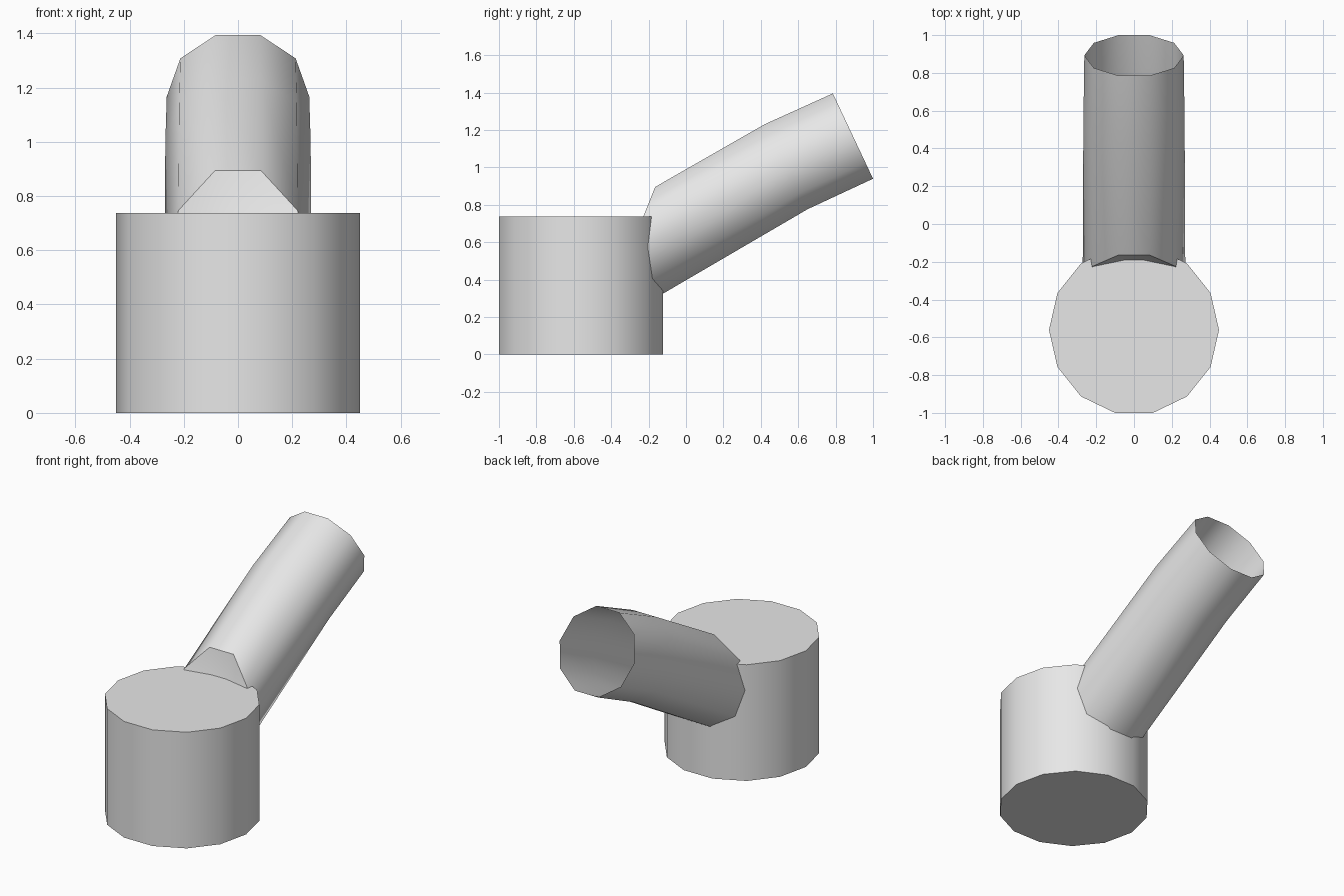
import bpy, bmesh, math
from mathutils import Vector

if "Cube" in bpy.data.objects:
    bpy.data.objects.remove(bpy.data.objects["Cube"])

grey = bpy.data.materials.new("plain_grey")
grey.diffuse_color = (0.8, 0.8, 0.8, 1)
grey.use_nodes = True
grey.node_tree.nodes["Principled BSDF"].inputs["Base Color"].default_value = grey.diffuse_color


def finish(name, bm):
    mesh = bpy.data.meshes.new(name)
    bm.to_mesh(mesh)
    bm.free()
    mesh.materials.append(grey)
    obj = bpy.data.objects.new(name, mesh)
    bpy.context.collection.objects.link(obj)
    bpy.ops.object.select_all(action='DESELECT')
    obj.select_set(True)
    bpy.context.view_layer.objects.active = obj
    bpy.ops.object.shade_smooth_by_angle(angle=math.radians(40))
    return obj


def ring(bm, sides, radius, centre, half):
    """Polygon ring: radius along x, 'half' is the (y, z) vector to the flat top."""
    peak = math.sin(math.radians(72)) if sides == 10 else math.cos(math.pi / sides)
    verts = []
    for i in range(sides):
        a = 2 * math.pi * i / sides
        s = math.sin(a) / peak
        verts.append(bm.verts.new((radius * math.cos(a),
                                   centre[0] + half[0] * s,
                                   centre[1] + half[1] * s)))
    return verts


def bridge(bm, a, b):
    n = len(a)
    for i in range(n):
        j = (i + 1) % n
        bm.faces.new((a[i], a[j], b[j], b[i]))


# Drum: closed 14-sided cylinder
bm = bmesh.new()
low = ring(bm, 14, 0.45, (-0.561, 0.0), (0.439, 0.0))
high = ring(bm, 14, 0.45, (-0.561, 0.738), (0.439, 0.0))
bridge(bm, low, high)
bm.faces.new(low)
bm.faces.new(high)
bmesh.ops.recalc_face_normals(bm, faces=bm.faces)
finish("drum", bm)

# Spout: bent 10-sided tube, open at the far end
bm = bmesh.new()
root = ring(bm, 10, 0.272, (-0.32, 0.507), (0.155, 0.388))
bend = ring(bm, 10, 0.268, (0.535, 1.003), (-0.115, 0.227))
mouth = ring(bm, 10, 0.263, (0.8925, 1.167), (-0.1075, 0.228))
bridge(bm, root, bend)
bridge(bm, bend, mouth)
bm.normal_update()
top = max(bm.faces, key=lambda f: f.calc_center_median().z)
if top.normal.z < 0:
    bmesh.ops.reverse_faces(bm, faces=bm.faces)
finish("spout", bm)

# Recessed inner wall at the root of the spout
bm = bmesh.new()
rim = ring(bm, 10, 0.272, (-0.32, 0.507), (0.155, 0.388))
tip = bm.verts.new(Vector((0, -0.23, 0.50)))
for i in range(10):
    bm.faces.new((rim[i], rim[(i + 1) % 10], tip))
bm.normal_update()
for f in bm.faces:
    if f.normal.y < 0:
        f.normal_flip()
finish("spout_root", bm)
